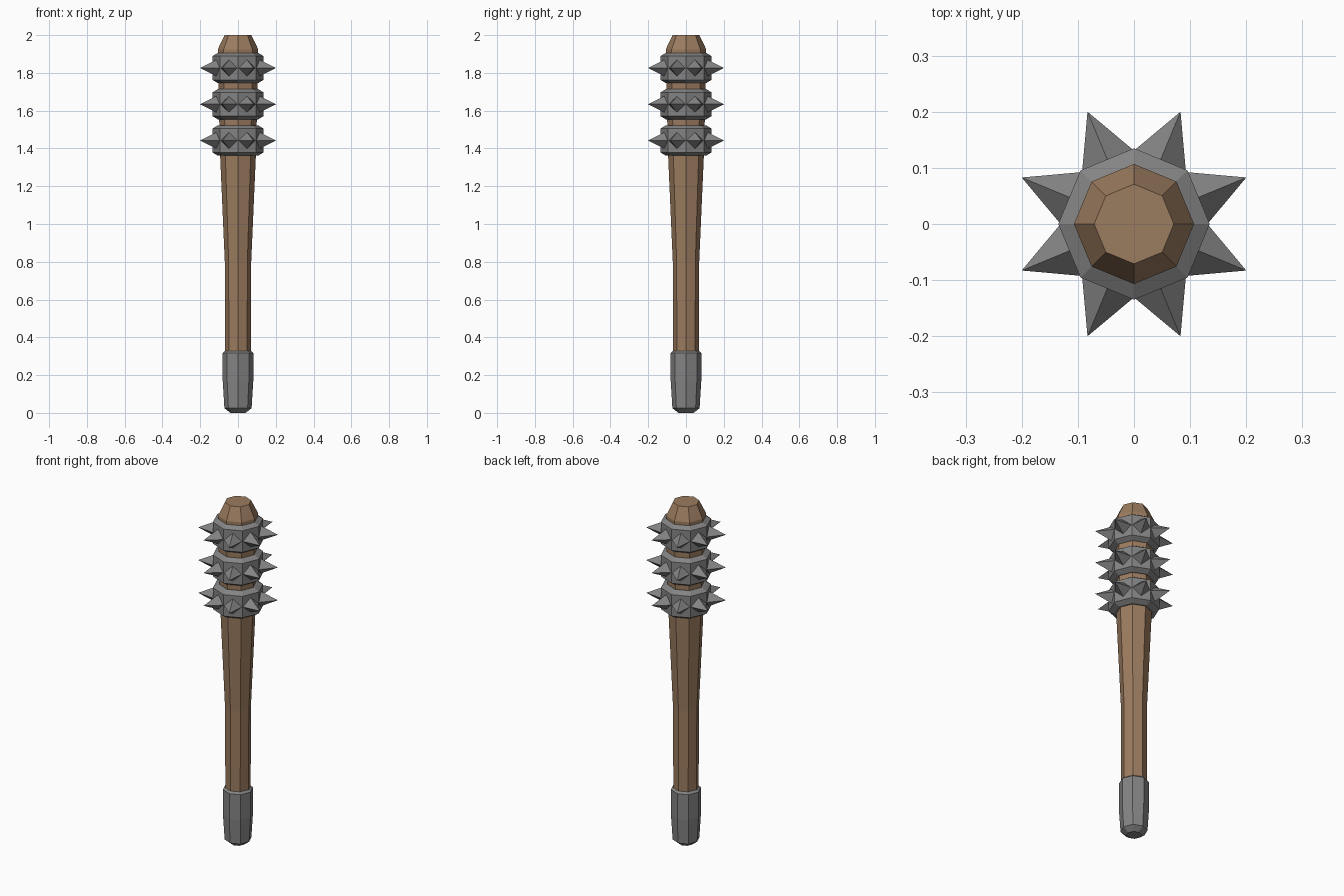
import bpy, bmesh, math
from mathutils import Vector

if "Cube" in bpy.data.objects:
    bpy.data.objects.remove(bpy.data.objects["Cube"])


def material(name, rgb):
    m = bpy.data.materials.new(name)
    m.diffuse_color = (*rgb, 1)
    m.use_nodes = True
    m.node_tree.nodes["Principled BSDF"].inputs["Base Color"].default_value = m.diffuse_color
    return m


WOOD = material("brown wood", (0.33, 0.2, 0.115))
METAL = material("grey metal", (0.23, 0.23, 0.23))
SIDES = 8


def finish(bm, name, mat):
    bmesh.ops.recalc_face_normals(bm, faces=bm.faces)
    me = bpy.data.meshes.new(name)
    bm.to_mesh(me)
    bm.free()
    me.materials.append(mat)
    ob = bpy.data.objects.new(name, me)
    bpy.context.collection.objects.link(ob)
    return ob


def lathe(name, profile, mat):
    """Eight-sided closed solid from (radius, height) points."""
    bm = bmesh.new()
    rings = []
    for r, z in profile:
        rings.append([bm.verts.new((r * math.cos(math.tau * i / SIDES),
                                    r * math.sin(math.tau * i / SIDES), z))
                      for i in range(SIDES)])
    for a, b in zip(rings, rings[1:]):
        for i in range(SIDES):
            j = (i + 1) % SIDES
            bm.faces.new((a[i], a[j], b[j], b[i]))
    bm.faces.new(rings[0])
    bm.faces.new(rings[-1])
    return finish(bm, name, mat)


def spikes(name, z):
    """One diamond-based spike on each flat of a band."""
    bm = bmesh.new()
    up = Vector((0, 0, 1))
    for i in range(SIDES):
        a = math.tau * (i + 0.5) / SIDES
        out = Vector((math.cos(a), math.sin(a), 0))
        side = Vector((-out.y, out.x, 0))
        c = out * 0.123 + up * z
        base = [bm.verts.new(c + d) for d in
                (side * 0.049, up * 0.044, side * -0.049, up * -0.044)]
        tip = bm.verts.new(out * 0.2165 + up * z)
        bm.faces.new(base)
        for k in range(4):
            bm.faces.new((base[k], base[(k + 1) % 4], tip))
    return finish(bm, name, METAL)


# Wooden shaft and head
lathe("wooden_shaft", [(0.068, 0.25), (0.07, 0.8), (0.095, 1.37),
                       (0.107, 1.85), (0.107, 1.925), (0.071, 2.0)], WOOD)

# Metal grip cap
lathe("grip_cap", [(0.04, 0), (0.072, 0.025), (0.081, 0.17),
                   (0.081, 0.318), (0.068, 0.329)], METAL)

# Spiked bands
for n, z in enumerate((1.442, 1.634, 1.826), 1):
    lathe(f"band_{n}", [(0.09, z - 0.08), (0.107, z - 0.08), (0.135, z - 0.063),
                        (0.135, z + 0.063), (0.107, z + 0.08), (0.09, z + 0.08)], METAL)
    spikes(f"band_spikes_{n}", z)
